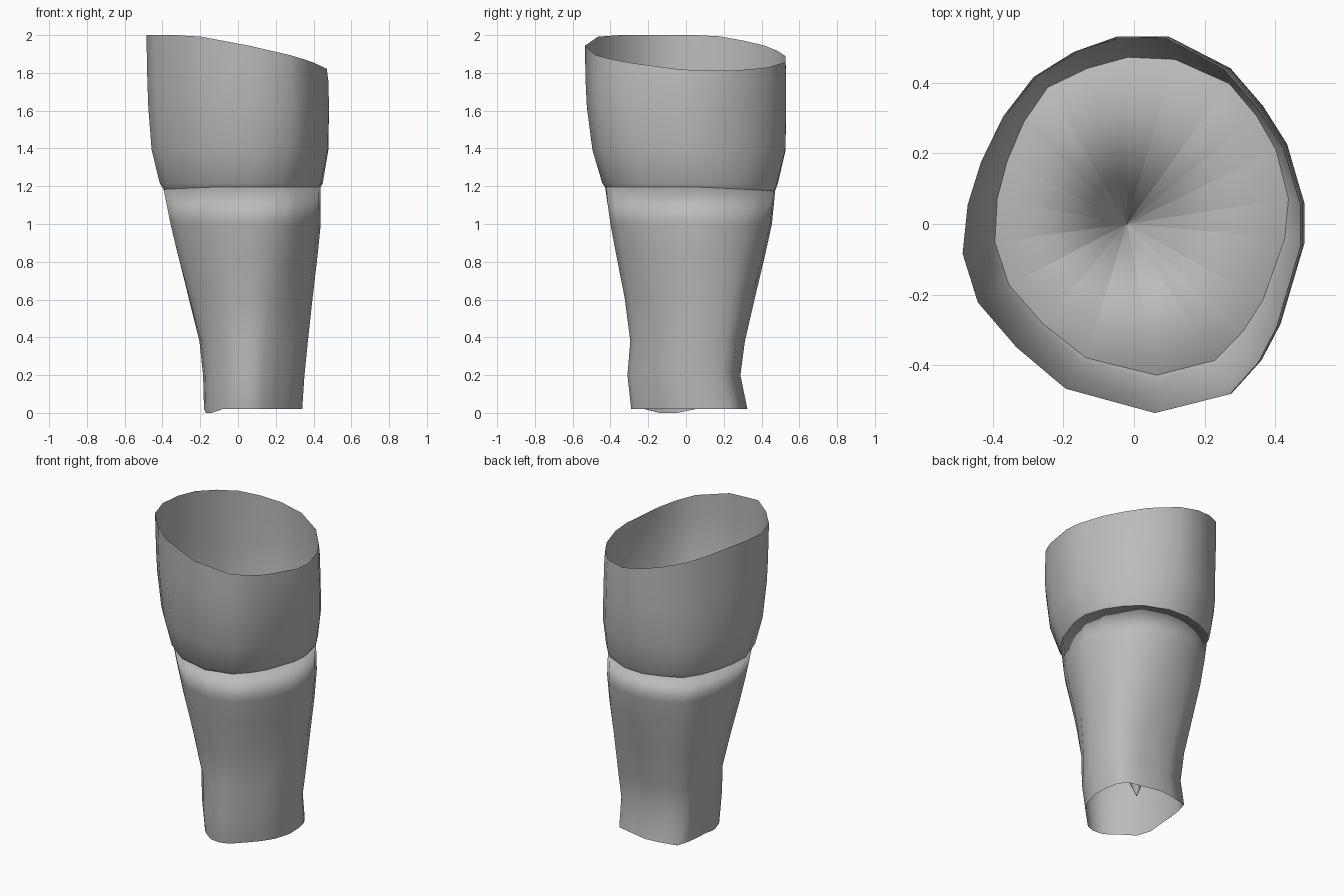
import bpy
import bmesh

cube = bpy.data.objects.get("Cube")
if cube:
    bpy.data.objects.remove(cube, do_unlink=True)

grey = bpy.data.materials.new("plain_grey")
grey.use_nodes = True
grey.diffuse_color = (0.5, 0.5, 0.5, 1)
grey.node_tree.nodes["Principled BSDF"].inputs["Base Color"].default_value = (0.5, 0.5, 0.5, 1)

# Cross-sections scaled to run from -1 to 1: a skewed oval for the cuff
OVAL = [(1, 0.11), (0.9, 0.41), (0.75, 0.62), (0.55, 0.83), (0.2, 1),
        (-0.1, 1), (-0.35, 0.92), (-0.58, 0.79), (-0.76, 0.58), (-0.89, 0.34),
        (-0.97, 0.11), (-1, -0.15), (-0.91, -0.41), (-0.68, -0.65), (-0.39, -0.87),
        (0.14, -1), (0.58, -0.9), (0.75, -0.73), (0.86, -0.54), (1, -0.11)]
# and a shape with a broad flat back and a narrow front for the hem
FLAT_BACK = [(1, 0.11), (0.98, 0.44), (0.92, 0.67), (0.79, 0.85), (0.35, 0.93),
             (-0.04, 1), (-0.42, 0.97), (-0.85, 0.89), (-0.94, 0.64), (-0.98, 0.38),
             (-1, 0.11), (-0.96, -0.21), (-0.85, -0.51), (-0.62, -0.77), (-0.31, -0.97),
             (-0.04, -1), (0.19, -0.93), (0.46, -0.7), (0.69, -0.49), (0.88, -0.25)]


def section(left, right, front, back, height, flat=0.0):
    """Ring fitted between the four limits; flat mixes the two outlines."""
    points = []
    for (u, v), (fu, fv) in zip(OVAL, FLAT_BACK):
        u += (fu - u) * flat
        v += (fv - v) * flat
        x = (left + right) / 2 + u * (right - left) / 2
        y = (front + back) / 2 + v * (back - front) / 2
        points.append((x, y, height(x, y) if callable(height) else height))
    return points


def skin(bm, sections):
    """Join neighbouring rings with quads, and return the rings."""
    rings = [[bm.verts.new(p) for p in s] for s in sections]
    count = len(OVAL)
    for low, high in zip(rings, rings[1:]):
        for i in range(count):
            j = (i + 1) % count
            bm.faces.new((low[i], low[j], high[j], high[i]))
    return rings


def finish(bm, name):
    mesh = bpy.data.meshes.new(name)
    for face in bm.faces:
        face.smooth = True
    bm.to_mesh(mesh)
    bm.free()
    mesh.materials.append(grey)
    obj = bpy.data.objects.new(name, mesh)
    bpy.context.collection.objects.link(obj)


def slanted_rim(x, y):
    return min(2.0, 1.916 - 0.21 * x - 0.075 * y)


def seam(x, y):
    return 1.195 - 0.02 * max(0, -x / 0.4 - 0.4) - 0.025 * max(0, y / 0.47 - 0.2)


def ragged_hem(x, y):
    return 0.02 - (0.02 if x < -0.1 and -0.2 < y < 0 else 0)


# Upper cuff, open at the slanted top, with a small lip turned in at the seam
bm = bmesh.new()
skin(bm, [
    section(-0.397, 0.437, -0.428, 0.472, seam, 0.2),
    section(-0.417, 0.449, -0.443, 0.487, 1.215, 0.2),
    section(-0.458, 0.478, -0.495, 0.527, 1.39, 0.05),
    section(-0.475, 0.482, -0.525, 0.53, 1.62),
    section(-0.48, 0.478, -0.532, 0.53, 1.76),
    section(-0.485, 0.47, -0.535, 0.527, slanted_rim),
])
finish(bm, "upper_cuff")

# Lower sleeve, open at the hem
bm = bmesh.new()
rings = skin(bm, [
    section(-0.18, 0.34, -0.29, 0.325, ragged_hem, 1),
    section(-0.185, 0.352, -0.31, 0.288, 0.2, 1),
    section(-0.205, 0.37, -0.295, 0.312, 0.38, 0.9),
    section(-0.265, 0.395, -0.325, 0.365, 0.61, 0.65),
    section(-0.325, 0.422, -0.37, 0.42, 0.84, 0.45),
    section(-0.362, 0.438, -0.4, 0.455, 1.0, 0.3),
    section(-0.397, 0.437, -0.428, 0.472, seam, 0.2),
])
# Deep funnel dropping inside from the sleeve top, each sector with its own tip
top = rings[-1]
for i, vert in enumerate(top):
    tip = bm.verts.new((-0.02, 0, 0.16))
    bm.faces.new((vert, top[(i + 1) % len(top)], tip))
finish(bm, "lower_sleeve")
